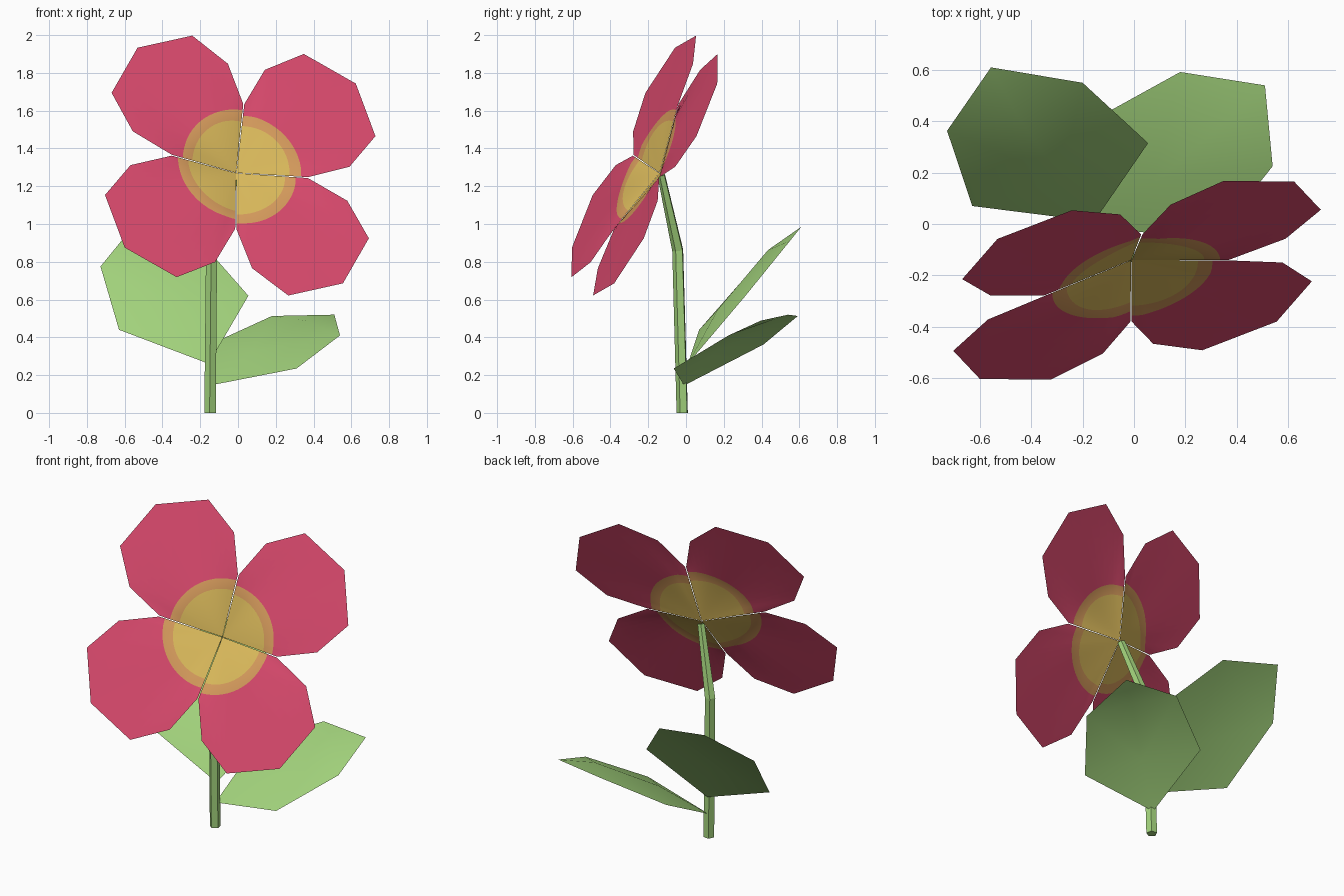
import bpy, bmesh, math
from mathutils import Vector

if "Cube" in bpy.data.objects:
    bpy.data.objects.remove(bpy.data.objects["Cube"])


def srgb(r, g, b):
    return tuple(((c / 255 + 0.055) / 1.055) ** 2.4 for c in (r, g, b)) + (1.0,)


def material(name, rgb):
    m = bpy.data.materials.new(name)
    m.diffuse_color = srgb(*rgb)
    m.use_nodes = True
    m.node_tree.nodes["Principled BSDF"].inputs["Base Color"].default_value = m.diffuse_color
    return m


PINK = material("petal pink", (219, 74, 110))
YELLOW = material("centre yellow", (220, 187, 92))
ORANGE = material("ring orange", (215, 156, 93))
GREEN = material("leaf green", (165, 214, 126))


def finish(bm, name, mats, facing=None, smooth=True):
    """Turn a bmesh into an object; open sheets are turned to face a direction."""
    bm.normal_update()
    for f in bm.faces:
        f.smooth = smooth
        if facing and f.normal.dot(facing) < 0:
            f.normal_flip()
    me = bpy.data.meshes.new(name)
    bm.to_mesh(me)
    bm.free()
    for m in mats:
        me.materials.append(m)
    ob = bpy.data.objects.new(name, me)
    bpy.context.collection.objects.link(ob)
    return ob


# Flower head frame: centre, facing axis, and the direction of the first petal
HUB = Vector((-0.01, -0.14, 1.27))
UP = Vector((-0.645, 0.191, 0.74)).normalized()
AXIS = Vector((0.239, -0.869, 0.433))
AXIS = (AXIS - UP * AXIS.dot(UP)).normalized()
SIDE = UP.cross(AXIS)

# Half petal outline: along the petal, across it
HALF = [(0.265, 0.261), (0.49, 0.347), (0.725, 0.294)]
RIM = [Vector((u, -v)) for u, v in HALF] + [Vector((0.843, 0))]
RIM += [Vector(p) for p in reversed(HALF)]


def lift(u):
    """Forward bend of a petal: steep near the hub, then almost flat."""
    return u * 0.081 / 0.265 if u < 0.265 else 0.081 + min(u - 0.265, 0.46) * 0.022


def petal(index):
    a = math.radians(90 * index)
    along = UP * math.cos(a) + SIDE * math.sin(a)
    across = SIDE * math.cos(a) - UP * math.sin(a)

    def world(p):
        return HUB + along * p.x + across * p.y + AXIS * lift(p.x)

    tip = Vector((0.001, 0))
    # extra points on the straight rim edges keep the painted centre round
    rim = [p.lerp(q, i / 4) for p, q in zip(RIM, RIM[1:]) for i in range(4)] + [RIM[-1]]
    bm = bmesh.new()
    hub = bm.verts.new(world(tip))
    rings = [[], [], []]
    for p in rim:
        d = p - tip
        r = 0.322 + 0.02 * p.y / p.length
        for ring, size in zip(rings, (r * 0.82, r, d.length)):
            ring.append(bm.verts.new(world(tip + d.normalized() * size)))
    for i in range(len(rim) - 1):
        bm.faces.new((hub, rings[0][i], rings[0][i + 1])).material_index = 1
        for k, mat in ((0, 2), (1, 0)):
            lo, hi = rings[k], rings[k + 1]
            bm.faces.new((lo[i], hi[i], hi[i + 1], lo[i + 1])).material_index = mat
    finish(bm, f"petal_{index + 1}", [PINK, YELLOW, ORANGE], AXIS)


for n in range(4):
    petal(n)


# Leaves: base on the stem, two pairs of side points, a tip and a raised midrib
def leaf(name, base, outline, rib=0.03):
    bm = bmesh.new()
    pts = [Vector(p) for p in outline]
    normal = (pts[2] - Vector(base)).cross(pts[4] - pts[0]).normalized()
    if normal.z < 0:
        normal.negate()
    l1, l2, tip, r2, r1 = [bm.verts.new(p) for p in pts]
    b = bm.verts.new(base)
    m1 = bm.verts.new((pts[0] + pts[4]) / 2 + normal * rib)
    m2 = bm.verts.new((pts[1] + pts[3]) / 2 + normal * rib)
    for s1, s2 in ((l1, l2), (r1, r2)):
        bm.faces.new((b, s1, m1))
        bm.faces.new((m1, s1, s2, m2))
        bm.faces.new((m2, s2, tip))
    finish(bm, name, [GREEN], Vector((0, 0, 1)))


leaf("left_leaf", (-0.155, 0.01, 0.26),
     [(-0.63, 0.07, 0.44), (-0.728, 0.363, 0.775), (-0.557, 0.61, 0.985),
      (-0.2, 0.55, 0.91), (0.055, 0.315, 0.62)])
leaf("right_leaf", (-0.15, -0.01, 0.145),
     [(0.31, -0.065, 0.235), (0.54, 0.225, 0.41), (0.51, 0.54, 0.52),
      (0.18, 0.592, 0.513), (-0.15, 0.41, 0.362)])

# Stem: five-sided tube with one bend, tapering into the flower head
bm = bmesh.new()
rings = []
for x, y, z, r, tilt in ((-0.147, -0.018, 0, 0.032, 0), (-0.139, -0.042, 0.86, 0.031, 0.12),
                         (-0.014, -0.13, 1.258, 0.021, 0.25)):
    ring = []
    for i in range(5):
        a = math.radians(48 + 72 * i)
        cx, cy = r * math.cos(a), r * math.sin(a)
        ring.append(bm.verts.new((x + cx, y + cy, z + tilt * (cy - cx))))
    rings.append(ring)
for lo, hi in zip(rings, rings[1:]):
    for i in range(5):
        j = (i + 1) % 5
        bm.faces.new((lo[i], lo[j], hi[j], hi[i]))
bm.faces.new(reversed(rings[0]))
bm.faces.new(rings[-1])
finish(bm, "stem", [GREEN], smooth=False)
